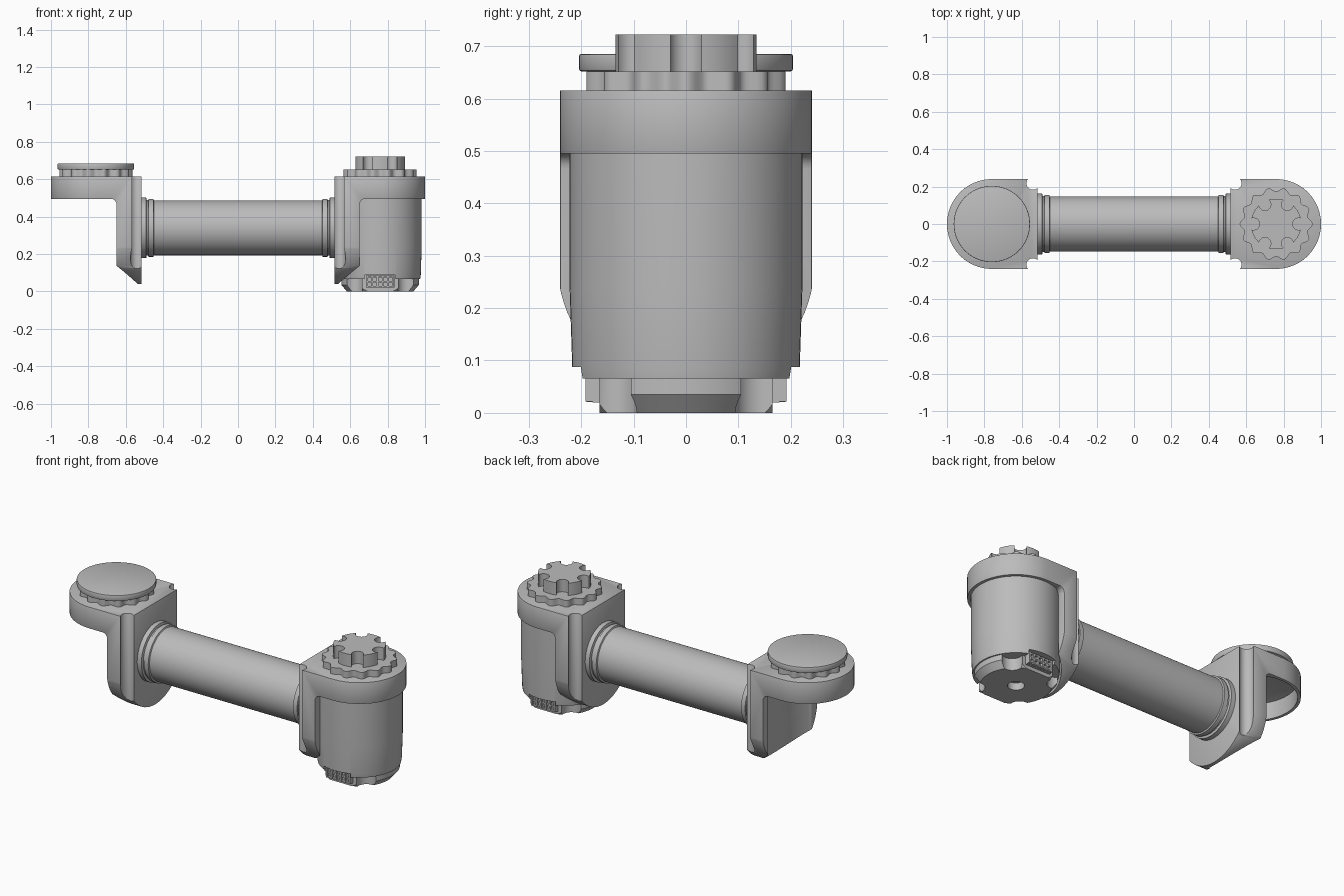
import bpy
import bmesh
from math import sin, cos, pi, radians
from mathutils import Matrix

default_cube = bpy.data.objects.get("Cube")
if default_cube:
    bpy.data.objects.remove(default_cube, do_unlink=True)

grey = bpy.data.materials.new("machined grey")
grey.use_nodes = True
grey.diffuse_color = (0.5, 0.5, 0.5, 1)
grey.node_tree.nodes["Principled BSDF"].inputs["Base Color"].default_value = grey.diffuse_color

JOINT = 0.76      # distance of each joint axis from the middle
RIM_TOP = 0.615   # top of the bracket caps


def finish_mesh(name, bm):
    bmesh.ops.recalc_face_normals(bm, faces=bm.faces)
    mesh = bpy.data.meshes.new(name)
    bm.to_mesh(mesh)
    bm.free()
    mesh.materials.append(grey)
    obj = bpy.data.objects.new(name, mesh)
    bpy.context.collection.objects.link(obj)
    return obj


def arc(cx, cy, radius, start, end, steps):
    angles = [radians(start + (end - start) * i / steps) for i in range(steps + 1)]
    return [(cx + radius * cos(a), cy + radius * sin(a)) for a in angles]


def prism(name, outline, axis, low, high):
    """Extrude a flat outline along one axis."""
    place = {"x": lambda p, t: (t, p[0], p[1]),
             "y": lambda p, t: (p[0], t, p[1]),
             "z": lambda p, t: (p[0], p[1], t)}[axis]
    bm = bmesh.new()
    face = bm.faces.new([bm.verts.new(place(p, low)) for p in outline])
    grown = bmesh.ops.extrude_face_region(bm, geom=[face])["geom"]
    shift = place((0, 0), high - low)
    bmesh.ops.translate(bm, vec=shift, verts=[v for v in grown if isinstance(v, bmesh.types.BMVert)])
    return finish_mesh(name, bm)


def disc(name, x, y, radius, low, high, steps=48):
    return prism(name, arc(x, y, radius, 0, 360, steps)[:-1], "z", low, high)


def box(name, x, y, z):
    return prism(name, [(x[0], y[0]), (x[1], y[0]), (x[1], y[1]), (x[0], y[1])], "z", *z)


def lathe(name, profile, steps=64):
    """Revolve (radius, height) points about the vertical axis."""
    bm = bmesh.new()
    rings = []
    for radius, height in profile:
        ring = arc(0, 0, radius, 0, 360, steps)[:-1]
        rings.append([bm.verts.new((px, py, height)) for px, py in ring])
    for lower, upper in zip(rings, rings[1:]):
        for i in range(steps):
            j = (i + 1) % steps
            bm.faces.new((lower[i], lower[j], upper[j], upper[i]))
    bm.faces.new(rings[0])
    bm.faces.new(rings[-1])
    return finish_mesh(name, bm)


def apply(obj, modifier):
    bpy.context.view_layer.objects.active = obj
    bpy.ops.object.modifier_apply(modifier=modifier.name)


def carve(obj, tool, operation="DIFFERENCE"):
    modifier = obj.modifiers.new("carve", "BOOLEAN")
    modifier.operation = operation
    modifier.solver = "EXACT"
    modifier.object = tool
    apply(obj, modifier)
    bpy.data.objects.remove(tool, do_unlink=True)


def soften(obj, width):
    modifier = obj.modifiers.new("soften", "BEVEL")
    modifier.width = width
    modifier.segments = 2
    modifier.limit_method = "ANGLE"
    modifier.angle_limit = radians(50)
    apply(obj, modifier)


def bracket(name, s):
    """Cap and upright plate; s is the side it stands on."""
    def flip(points):
        return [(s * px, pz) for px, pz in points]

    side = [(0.517, 0), (0.517, RIM_TOP), (1.1, RIM_TOP), (1.1, 0.495)]
    side += arc(0.68, 0.465, 0.03, 90, 180, 6) + [(0.65, 0)]
    obj = prism(name, flip(side), "y", -0.3, 0.3)
    plan = [(0.4, -0.24)] + arc(JOINT, 0, 0.24, -90, 90, 40) + [(0.4, 0.24)]
    carve(obj, prism("plan_tool", flip(plan), "z", -0.1, 0.8), "INTERSECT")
    front = arc(0, 0.285, 0.245, 180, 360, 40) + [(0.245, 0.9), (-0.245, 0.9)]
    carve(obj, prism("round_tool", front, "x", -1.2, 1.2), "INTERSECT")
    carve(obj, disc("bore_tool", s * JOINT, 0, 0.224, -0.2, 0.59, 64))
    for y in (-0.218, 0.218):
        carve(obj, disc("channel_tool", s * 0.54, y, 0.035, -0.2, 0.8, 24))
    soften(obj, 0.006)
    return obj


def scalloped_ring(name, x):
    count, fine = 14, 10
    outline = []
    for i in range(count * fine):
        a = 2 * pi * i / (count * fine)
        radius = 0.184 + 0.011 * cos(count * a)
        outline.append((x + radius * cos(a), radius * sin(a)))
    return prism(name, outline, "z", RIM_TOP - 0.01, 0.652)


# Brackets and scalloped rings at both ends
for label, s in (("left", 1), ("right", -1)):
    bracket(label + "_bracket", s)
    scalloped_ring(label + "_scalloped_ring", s * JOINT)

# Link tube with stepped collars
half = [(0.147, 0.45), (0.155, 0.453), (0.155, 0.478), (0.149, 0.48),
        (0.149, 0.488), (0.162, 0.491), (0.162, 0.525)]
tube = lathe("link_tube", [(r, -h) for r, h in reversed(half)] + half)
tube.data.transform(Matrix.Translation((0, 0, 0.34)) @ Matrix.Rotation(pi / 2, 4, "Y"))

# Round cover plate
cover = disc("cover_plate", -JOINT, 0, 0.204, 0.652, 0.685, 72)
soften(cover, 0.004)

# Output crown with six scooped notches
crown = disc("output_crown", JOINT, 0, 0.135, 0.645, 0.722, 60)
for i in range(6):
    a = i * pi / 3
    carve(crown, disc("notch_tool", JOINT + 0.12 * cos(a), 0.12 * sin(a), 0.032, 0.5, 0.9, 20))

# Motor housing
motor = lathe("motor_housing", [(0.214, 0.066), (0.217, 0.085), (0.222, 0.235), (0.222, 0.585)])
motor.data.transform(Matrix.Translation((JOINT, 0, 0)))

# Base with flats, corner pockets and a centre hole
base = lathe("motor_base", [(0.178, 0), (0.207, 0.035), (0.207, 0.075)])
base.data.transform(Matrix.Translation((JOINT, 0, 0)))
carve(base, disc("hole_tool", JOINT, 0, 0.042, -0.1, 0.04, 32))
for sx in (-1, 1):
    for sy in (-1, 1):
        carve(base, disc("pocket_tool", JOINT + sx * 0.145, sy * 0.145, 0.052, -0.1, 0.066, 24))

# Connectors on the front and back of the base
for label, s in (("front", -1), ("back", 1)):
    def span(a, b):
        return sorted((s * a, s * b))

    carve(base, box("flat_tool", (JOINT - 0.3, JOINT + 0.3), span(0.165, 0.4), (-0.1, 0.2)))
    carve(motor, box("slot_tool", (JOINT - 0.083, JOINT + 0.083), span(0.165, 0.4), (-0.1, 0.088)))
    box(label + "_connector", (JOINT - 0.076, JOINT + 0.076), span(0.15, 0.178), (0.02, 0.086))
    for i in range(6):
        x = JOINT - 0.07 + i * 0.028
        box(label + "_connector_rib", (x - 0.005, x + 0.005), span(0.17, 0.192), (0.022, 0.084))
    for i in range(3):
        z = 0.025 + i * 0.027
        box(label + "_connector_bar", (JOINT - 0.072, JOINT + 0.072), span(0.17, 0.19), (z - 0.004, z + 0.004))

# Smooth curved walls, keep edges crisp
bpy.ops.object.select_all(action="DESELECT")
for obj in bpy.context.scene.objects:
    if obj.type == "MESH" and grey.name in obj.data.materials:
        obj.select_set(True)
        bpy.context.view_layer.objects.active = obj
bpy.ops.object.shade_smooth_by_angle(angle=radians(30))
